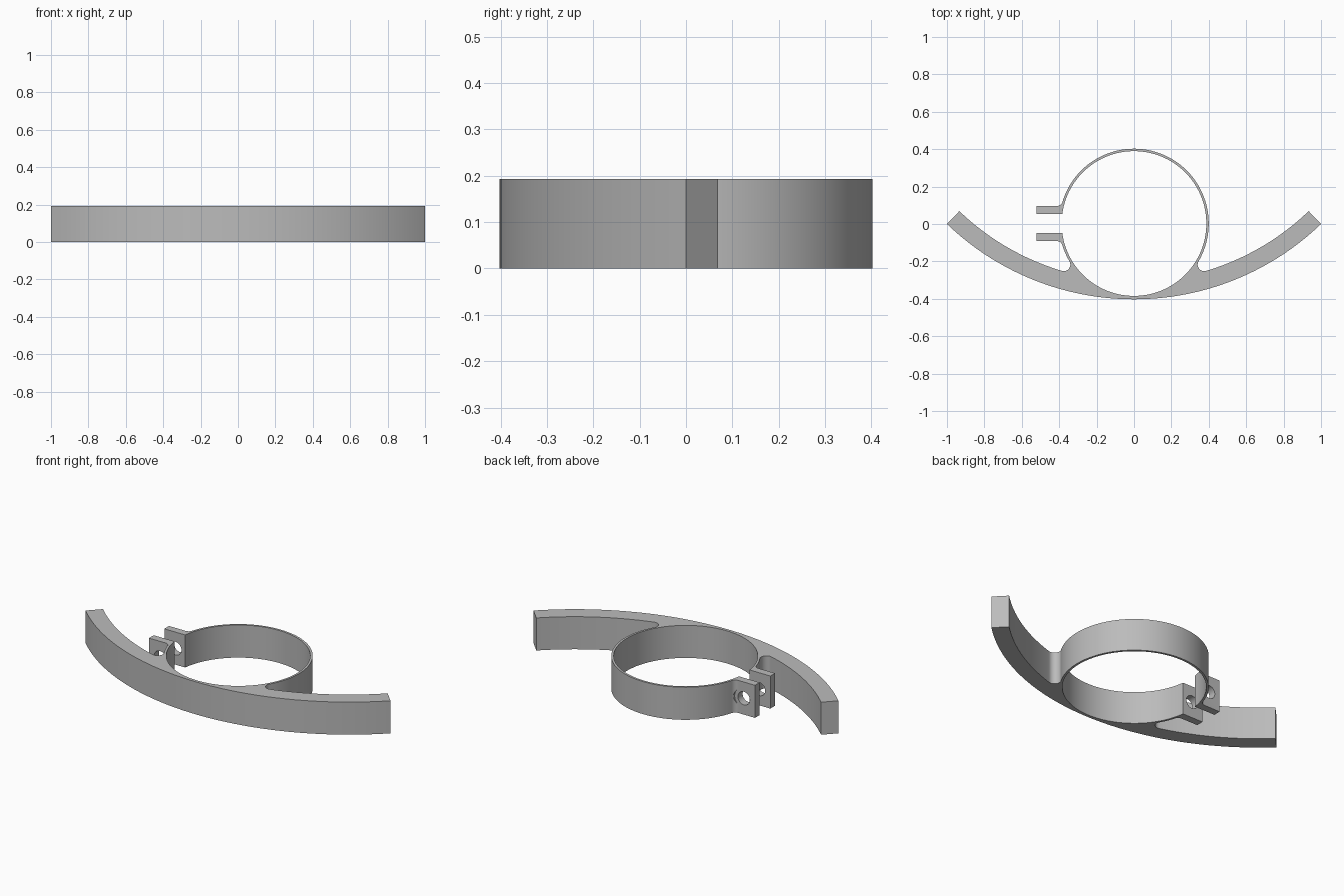
import bpy
import bmesh
from math import sin, cos, atan2, hypot, pi, sqrt
from mathutils import Matrix

if "Cube" in bpy.data.objects:
    bpy.data.objects.remove(bpy.data.objects["Cube"], do_unlink=True)

HEIGHT = 0.193
RING_Y, RING_OUT, RING_IN = 0.0025, 0.4, 0.387      # clamp ring
ARM_Y, ARM_OUT, ARM_IN = 1.041, 1.4435, 1.348       # curved arm
EAR_END, EAR_NEAR, EAR_FAR = -0.52, 0.05, 0.094     # clamp ears, y from ring centre
ARM_FILLET, EAR_FILLET = 0.035, 0.03
HOLE_X, HOLE_R, SPOT_R = -0.447, 0.039, 0.06


def arc(cx, cy, r, a, b, n):
    """Points on a circle from angle a to angle b."""
    return [(cx + r * cos(a + (b - a) * i / n), cy + r * sin(a + (b - a) * i / n))
            for i in range(n + 1)]


def mirror_x(points):
    return [(-x, y) for x, y in reversed(points)]


def mirror_ring(points):
    """Mirror across the ring's own centre line."""
    return [(x, 2 * RING_Y - y) for x, y in reversed(points)]


# Fillet between arm and ring: touches both circles
d, r1, r2 = ARM_Y - RING_Y, RING_OUT + ARM_FILLET, ARM_IN - ARM_FILLET
fy = (r1 ** 2 + d ** 2 - r2 ** 2) / (2 * d)
fx = sqrt(r1 ** 2 - fy ** 2)
ring_join = atan2(fy, fx)
arm_join = atan2(fy - d, fx)
tip = atan2(-ARM_Y, 1.0)

# Fillet between ear and ring
ey = EAR_FAR + EAR_FILLET
ex = -sqrt((RING_OUT + EAR_FILLET) ** 2 - ey ** 2)
ear_join = atan2(ey, ex)

# Outline pieces
arm_front = arc(0, ARM_Y, ARM_OUT, -pi - tip, tip, 64)
arm_back = arc(0, ARM_Y, ARM_IN, tip, arm_join, 24)
arm_fillet = arc(fx, RING_Y + fy, ARM_FILLET, arm_join, ring_join - pi, 14)
arm_side = arm_back + arm_fillet[1:]
ring_outside = arc(0, RING_Y, RING_OUT, ring_join, ear_join, 80)
ear = arc(ex, RING_Y + ey, EAR_FILLET, ear_join - pi, -pi / 2, 10)
ear += [(EAR_END, RING_Y + EAR_FAR), (EAR_END, RING_Y + EAR_NEAR)]
gap = pi - atan2(EAR_NEAR, sqrt(RING_IN ** 2 - EAR_NEAR ** 2))
ring_inside = arc(0, RING_Y, RING_IN, gap, -gap, 110)
ring_left = arc(0, RING_Y, RING_OUT, -ear_join, -pi - ring_join, 12)

outline = []
for piece in (arm_front, arm_side, ring_outside, ear, ring_inside,
              mirror_ring(ear), ring_left, mirror_x(arm_side)):
    for p in piece:
        if not outline or hypot(p[0] - outline[-1][0], p[1] - outline[-1][1]) > 1e-5:
            outline.append(p)
if hypot(outline[0][0] - outline[-1][0], outline[0][1] - outline[-1][1]) < 1e-5:
    outline.pop()

# Extrude the outline into the bracket
bm = bmesh.new()
face = bm.faces.new([bm.verts.new((x, y, 0)) for x, y in outline])
top = bmesh.ops.extrude_face_region(bm, geom=[face])["geom"]
bmesh.ops.translate(bm, vec=(0, 0, HEIGHT),
                    verts=[v for v in top if isinstance(v, bmesh.types.BMVert)])
bmesh.ops.recalc_face_normals(bm, faces=bm.faces)
mesh = bpy.data.meshes.new("clamp_bracket")
bm.to_mesh(mesh)
bm.free()
bracket = bpy.data.objects.new("clamp_bracket", mesh)
bpy.context.collection.objects.link(bracket)


def cut(name, radius, y0, y1):
    """Drill a round hole along y through the ears."""
    bm = bmesh.new()
    place = Matrix.Translation((HOLE_X, (y0 + y1) / 2, HEIGHT / 2)) @ Matrix.Rotation(pi / 2, 4, "X")
    bmesh.ops.create_cone(bm, cap_ends=True, segments=40, radius1=radius, radius2=radius,
                          depth=y1 - y0, matrix=place)
    me = bpy.data.meshes.new(name)
    bm.to_mesh(me)
    bm.free()
    cutter = bpy.data.objects.new(name, me)
    bpy.context.collection.objects.link(cutter)
    cutter.hide_render = True
    mod = bracket.modifiers.new(name, "BOOLEAN")
    mod.operation, mod.solver, mod.object = "DIFFERENCE", "EXACT", cutter
    bpy.ops.object.modifier_apply(modifier=name)
    bpy.data.objects.remove(cutter, do_unlink=True)


# Bolt hole and the flat seats cut into the ear fillets
bpy.ops.object.select_all(action="DESELECT")
bracket.select_set(True)
bpy.context.view_layer.objects.active = bracket
seat = EAR_FAR + 0.0003
cut("bolt_hole", HOLE_R, RING_Y - 0.15, RING_Y + 0.15)
cut("back_seat", SPOT_R, RING_Y + seat, RING_Y + seat + 0.08)
cut("front_seat", SPOT_R, RING_Y - seat - 0.08, RING_Y - seat)

# Material and shading
grey = bpy.data.materials.new("plain_grey")
grey.use_nodes = True
colour = (0.5, 0.5, 0.5, 1)
grey.diffuse_color = colour
grey.node_tree.nodes["Principled BSDF"].inputs["Base Color"].default_value = colour
bracket.data.materials.clear()
bracket.data.materials.append(grey)
bpy.ops.object.shade_smooth_by_angle(angle=pi / 6)
